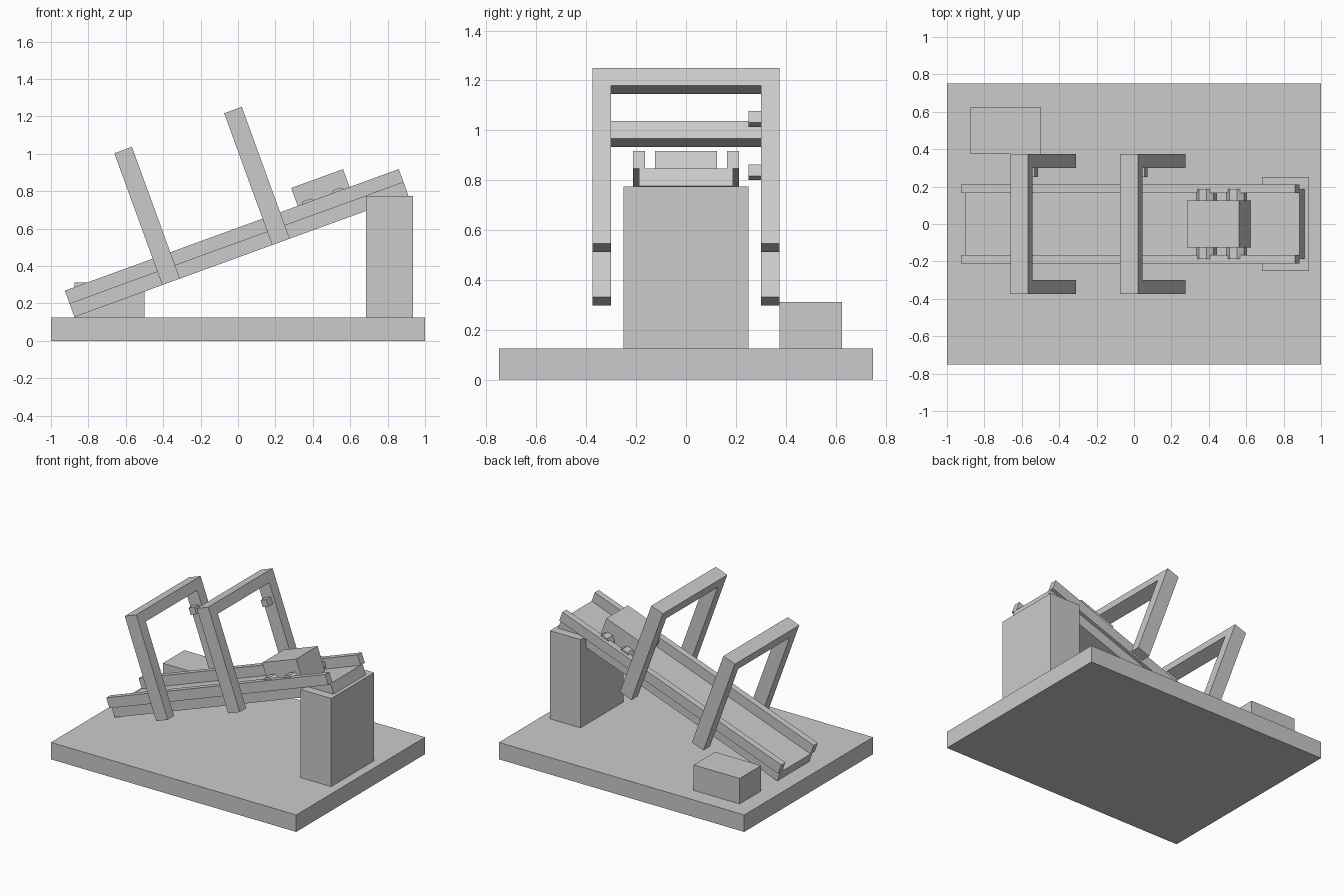
import bpy, bmesh
from math import radians, pi
from mathutils import Matrix

if "Cube" in bpy.data.objects:
    bpy.data.objects.remove(bpy.data.objects["Cube"])

# Tilted frame of the ramp: local x runs up the slope, local z is its normal
RAMP = Matrix.Translation((-0.0075, 0, 0.5225)) @ Matrix.Rotation(radians(-20), 4, 'Y')
FLAT = Matrix.Identity(4)


def finish(name, bm, frame):
    bmesh.ops.recalc_face_normals(bm, faces=bm.faces)
    mesh = bpy.data.meshes.new(name)
    bm.to_mesh(mesh)
    bm.free()
    ob = bpy.data.objects.new(name, mesh)
    ob.matrix_world = frame
    bpy.context.collection.objects.link(ob)
    return ob


def box(name, x, y, z, frame=FLAT):
    """Box from (min, max) ranges."""
    bm = bmesh.new()
    size = [r[1] - r[0] for r in (x, y, z)]
    mid = [(r[0] + r[1]) / 2 for r in (x, y, z)]
    bmesh.ops.create_cube(bm, size=1, matrix=Matrix.Translation(mid) @ Matrix.Diagonal((*size, 1)))
    return finish(name, bm, frame)


def arch(name, x0, x1):
    """Upside-down U profile extruded along the slope."""
    half = [(0.375, -0.075), (0.375, 0.675)]
    inner = [(0.30, 0.60), (0.30, -0.075)]
    profile = ([(-y, z) for y, z in half] + [(y, z) for y, z in reversed(half)]
               + [(y, z) for y, z in reversed(inner)] + [(-y, z) for y, z in inner])
    bm = bmesh.new()
    face = bm.faces.new([bm.verts.new((x0, y, z)) for y, z in profile])
    ext = bmesh.ops.extrude_face_region(bm, geom=[face])
    verts = [g for g in ext['geom'] if isinstance(g, bmesh.types.BMVert)]
    bmesh.ops.translate(bm, verts=verts, vec=(x1 - x0, 0, 0))
    return finish(name, bm, RAMP)


def wheel(name, x, y):
    """Eight-sided wheel with a flat on top."""
    bm = bmesh.new()
    turn = (Matrix.Translation((x, y, 0.0375)) @ Matrix.Rotation(pi / 2, 4, 'X')
            @ Matrix.Rotation(pi / 8, 4, 'Z'))
    bmesh.ops.create_cone(bm, cap_ends=True, segments=8, radius1=0.055, radius2=0.055,
                          depth=0.0625, matrix=turn)
    return finish(name, bm, RAMP)


# Base board, support tower and control box
box("base", (-1, 1), (-0.75, 0.75), (0, 0.125))
box("support_tower", (0.685, 0.935), (-0.25, 0.25), (0.125, 0.775))
box("control_box", (-0.875, -0.5), (0.375, 0.625), (0.125, 0.3125))

# Ramp plate and side rails
box("ramp_plate", (-0.95, 0.95), (-0.1875, 0.1875), (-0.075, 0), RAMP)
box("rail_left", (-0.95, 0.95), (0.165, 0.2125), (0, 0.075), RAMP)
box("rail_right", (-0.95, 0.95), (-0.2125, -0.165), (0, 0.075), RAMP)

# Gates over the ramp, each with a small sensor on one post
for i, x in enumerate((-0.45, 0.175), 1):
    arch(f"gate_{i}", x, x + 0.1)
    box(f"gate_sensor_{i}", (x + 0.025, x + 0.075), (0.25, 0.30), (0.45, 0.50), RAMP)

# Cart and its wheels
box("cart_body", (0.375, 0.67), (-0.125, 0.125), (0, 0.177), RAMP)
for end, x in (("rear", 0.432), ("front", 0.604)):
    for side, s in (("left", 1), ("right", -1)):
        wheel(f"cart_wheel_{end}_{side}", x, s * 0.15625)
